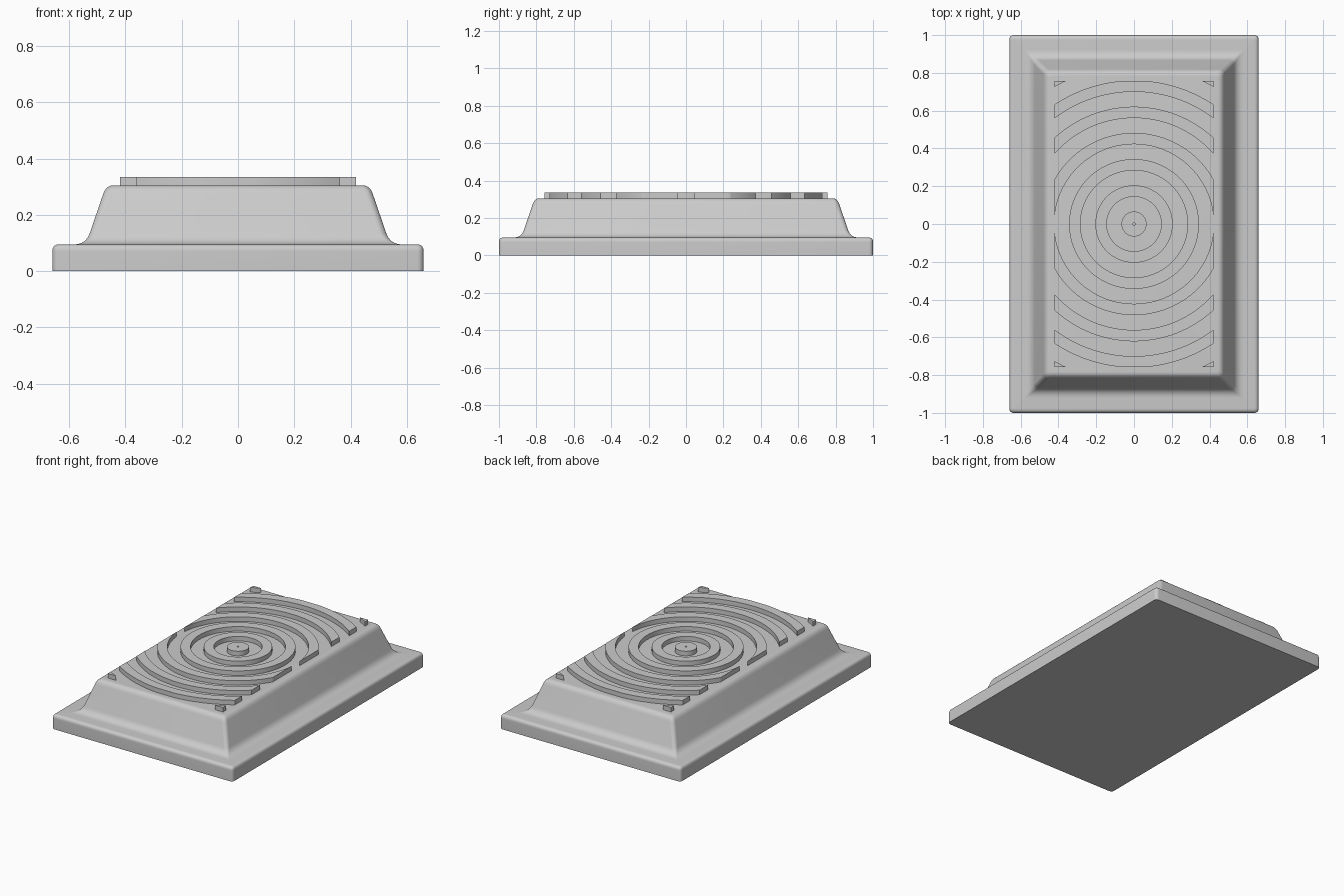
import bpy, bmesh, math
from mathutils import Vector

cube = bpy.data.objects.get("Cube")
if cube:
    bpy.data.objects.remove(cube, do_unlink=True)

grey = bpy.data.materials.new("plain_grey")
grey.use_nodes = True
grey.diffuse_color = (0.6, 0.6, 0.6, 1)
grey.node_tree.nodes["Principled BSDF"].inputs["Base Color"].default_value = grey.diffuse_color


def finish(bm, name):
    bmesh.ops.recalc_face_normals(bm, faces=bm.faces)
    mesh = bpy.data.meshes.new(name)
    bm.to_mesh(mesh)
    bm.free()
    mesh.materials.append(grey)
    obj = bpy.data.objects.new(name, mesh)
    bpy.context.collection.objects.link(obj)
    bpy.ops.object.select_all(action='DESELECT')
    obj.select_set(True)
    bpy.context.view_layer.objects.active = obj
    bpy.ops.object.shade_smooth_by_angle(angle=math.radians(35))
    return obj


def bend(a, corner, b, steps=8):
    """Rounded transition from a to b; each point is (half width, z, corner radius)."""
    a, corner, b = Vector(a), Vector(corner), Vector(b)
    return [a.lerp(corner, t).lerp(corner.lerp(b, t), t)
            for t in (i / steps for i in range(steps + 1))]


def rounded_ring(bm, half_x, z, radius, steps=6):
    """Rounded rectangle whose length exceeds its width by a fixed amount."""
    half_y = half_x + 0.34
    verts = []
    for q, (sx, sy) in enumerate([(1, 1), (-1, 1), (-1, -1), (1, -1)]):
        for i in range(steps + 1):
            a = (q + i / steps) * math.pi / 2
            verts.append(bm.verts.new((sx * (half_x - radius) + radius * math.cos(a),
                                       sy * (half_y - radius) + radius * math.sin(a), z)))
    return verts


# Body: plinth, concave foot, sloped sides and rounded top in one loft
profile = [Vector((0.66, 0, 0.022))]
profile += bend((0.66, 0.07, 0.022), (0.66, 0.095, 0.022), (0.635, 0.095, 0.004))
profile += bend((0.583, 0.095, 0.004), (0.541, 0.095, 0.012), (0.527, 0.135, 0.025))
profile += bend((0.479, 0.275, 0.025), (0.468, 0.305, 0.025), (0.443, 0.305, 0.008))

bm = bmesh.new()
rings = [rounded_ring(bm, *p) for p in profile]
for low, high in zip(rings, rings[1:]):
    for i in range(len(low)):
        j = (i + 1) % len(low)
        bm.faces.new((low[i], low[j], high[j], high[i]))
bm.faces.new(rings[0])
bm.faces.new(rings[-1])
finish(bm, "body")


# Raised concentric ridges, trimmed to a rectangle
def ridge(name, inner, outer, low=0.3, high=0.335, segments=128):
    bm = bmesh.new()
    section = [(inner, low), (outer, low), (outer, high), (inner, high)]
    loops = []
    for s in range(segments):
        a = 2 * math.pi * (s + 0.5) / segments
        loops.append([bm.verts.new((r * math.cos(a), r * math.sin(a), z)) for r, z in section])
    for s in range(segments):
        here, there = loops[s], loops[(s + 1) % segments]
        for k in range(4):
            m = (k + 1) % 4
            bm.faces.new((here[k], there[k], there[m], here[m]))
    for normal, limit in [((1, 0, 0), 0.42), ((-1, 0, 0), 0.42),
                          ((0, 1, 0), 0.757), ((0, -1, 0), 0.757)]:
        n = Vector(normal)
        bmesh.ops.bisect_plane(bm, geom=bm.verts[:] + bm.edges[:] + bm.faces[:],
                               plane_co=n * limit, plane_no=n, clear_outer=True)
        rim = [e for e in bm.edges if e.is_boundary]
        if rim:
            bmesh.ops.holes_fill(bm, edges=rim, sides=0)
    finish(bm, name)


pitch = 0.1388
for k in range(7):
    ridge(f"ridge_{k + 1}", 0.006 + pitch * k, 0.066 + pitch * k)
